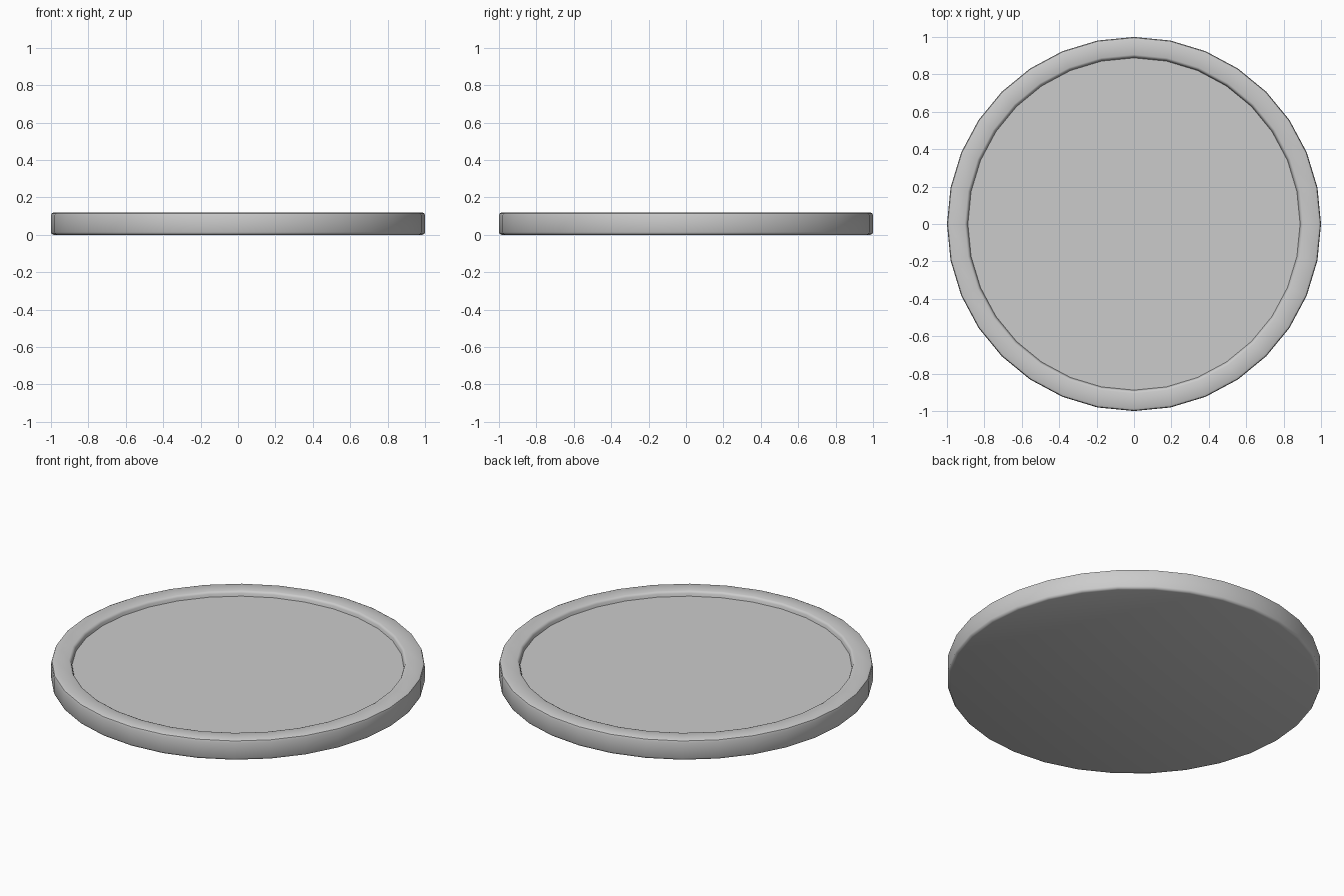
import bpy, bmesh
from math import cos, sin, pi

if "Cube" in bpy.data.objects:
    bpy.data.objects.remove(bpy.data.objects["Cube"])

SIDES = 32
# Cross-section (radius, height): underside edge, outer wall, rim, recessed floor
profile = [(0.985, 0.0), (0.995, 0.004), (1.0, 0.014), (1.0, 0.103),
           (0.996, 0.115), (0.985, 0.12), (0.905, 0.12), (0.896, 0.116),
           (0.892, 0.108), (0.888, 0.092)]

bm = bmesh.new()
rings = [[bm.verts.new((r * cos(2 * pi * i / SIDES), r * sin(2 * pi * i / SIDES), z))
          for i in range(SIDES)] for r, z in profile]

# Walls between rings
for a, b in zip(rings, rings[1:]):
    for i in range(SIDES):
        j = (i + 1) % SIDES
        bm.faces.new((a[i], a[j], b[j], b[i]))

# Flat underside and recessed floor
bm.faces.new(rings[0][::-1])
bm.faces.new(rings[-1])
bmesh.ops.recalc_face_normals(bm, faces=bm.faces)

mesh = bpy.data.meshes.new("round_base")
bm.to_mesh(mesh)
bm.free()
base = bpy.data.objects.new("round_base", mesh)
bpy.context.collection.objects.link(base)

# Smooth rounded edges, crisp floor edge
bpy.context.view_layer.objects.active = base
base.select_set(True)
bpy.ops.object.shade_smooth_by_angle(angle=pi / 4)
